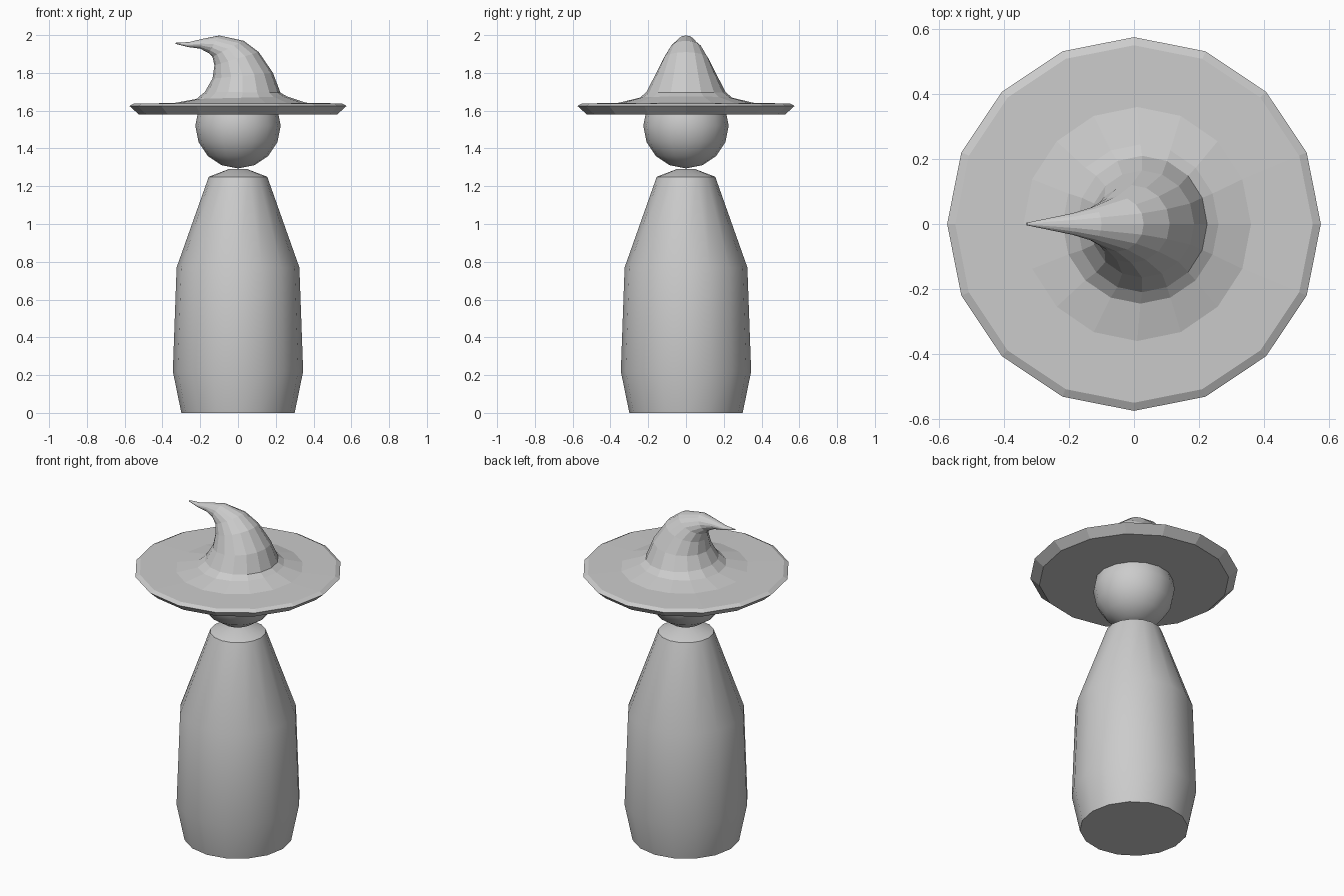
import bpy, bmesh, math

if "Cube" in bpy.data.objects:
    bpy.data.objects.remove(bpy.data.objects["Cube"])

SIDES = 16


def ring(bm, left, right, half_y):
    """Elliptical loop spanning two (x, z) points, half_y deep."""
    verts = []
    for i in range(SIDES):
        a = 2 * math.pi * i / SIDES
        t = (1 + math.cos(a)) / 2
        verts.append(bm.verts.new((left[0] + (right[0] - left[0]) * t,
                                   half_y * math.sin(a),
                                   left[1] + (right[1] - left[1]) * t)))
    return verts


def loft(name, sections, smooth_angle=None):
    """Skin a closed stack of rings, bottom to top."""
    bm = bmesh.new()
    loops = [ring(bm, *s) for s in sections]
    for a, b in zip(loops, loops[1:]):
        for i in range(SIDES):
            j = (i + 1) % SIDES
            bm.faces.new((a[i], a[j], b[j], b[i]))
    bm.faces.new(loops[0][::-1])
    bm.faces.new(loops[-1])
    bmesh.ops.recalc_face_normals(bm, faces=bm.faces)
    mesh = bpy.data.meshes.new(name)
    bm.to_mesh(mesh)
    bm.free()
    obj = bpy.data.objects.new(name, mesh)
    bpy.context.collection.objects.link(obj)
    if smooth_angle:
        smooth(obj, smooth_angle)
    return obj


def smooth(obj, degrees):
    bpy.ops.object.select_all(action='DESELECT')
    obj.select_set(True)
    bpy.context.view_layer.objects.active = obj
    bpy.ops.object.shade_smooth_by_angle(angle=math.radians(degrees))


def disc(r, z):
    return ((-r, z), (r, z), r)


# Robed body
loft("body", [disc(0.30, 0), disc(0.345, 0.22), disc(0.325, 0.77),
              disc(0.155, 1.25), disc(0.05, 1.29)], 40)

# Head
bpy.ops.mesh.primitive_uv_sphere_add(segments=16, ring_count=8, radius=0.226,
                                     location=(0, 0, 1.52))
head = bpy.context.object
head.name = "head"
smooth(head, 60)

# Hat: flat brim, then a crown that bends over to a point at -x
loft("hat", [
    disc(0.525, 1.58), disc(0.575, 1.625), disc(0.55, 1.638),
    ((-0.34, 1.64), (0.36, 1.642), 0.36),
    ((-0.22, 1.662), (0.26, 1.675), 0.245),
    ((-0.175, 1.70), (0.225, 1.695), 0.21),
    ((-0.135, 1.77), (0.185, 1.80), 0.165),
    ((-0.125, 1.84), (0.11, 1.91), 0.12),
    ((-0.135, 1.885), (0.03, 1.97), 0.085),
    ((-0.155, 1.905), (-0.10, 1.998), 0.052),
    ((-0.20, 1.928), (-0.18, 1.982), 0.033),
    ((-0.265, 1.937), (-0.26, 1.963), 0.018),
    ((-0.332, 1.954), (-0.328, 1.96), 0.004),
])
